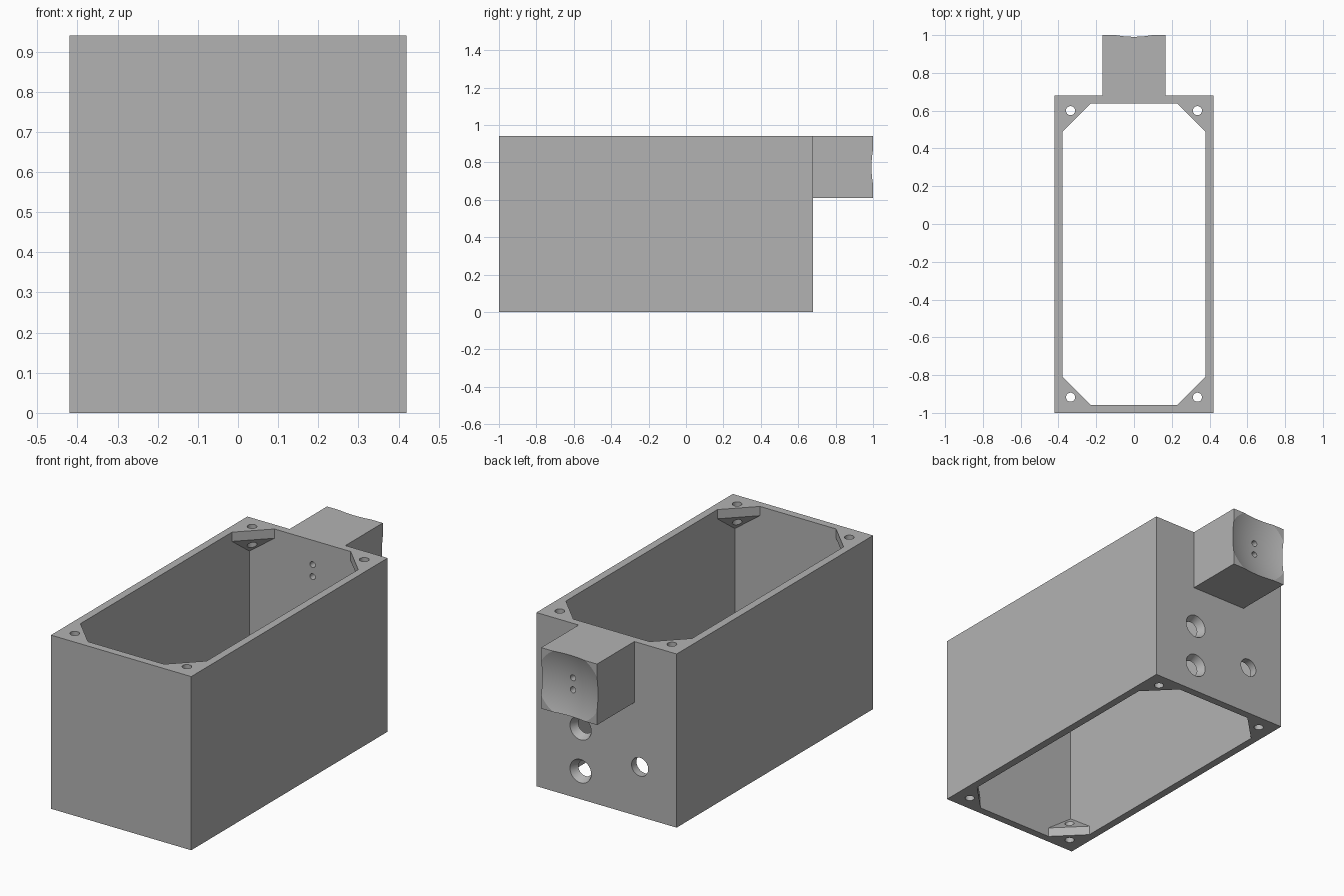
import bpy, bmesh, math
from mathutils import Matrix, Vector

cube = bpy.data.objects.get("Cube")
if cube:
    bpy.data.objects.remove(cube, do_unlink=True)

# Main dimensions
HALF_W, FRONT, BACK, HEIGHT = 0.42, -1.0, 0.68, 0.94
WALL, LEG, LIP, TAPER = 0.042, 0.15, 0.05, 0.16
ALONG_Y = Matrix.Rotation(-math.pi / 2, 4, "X")

grey = bpy.data.materials.new("plain grey")
grey.use_nodes = True
colour = (0.45, 0.45, 0.45, 1)
grey.diffuse_color = colour
grey.node_tree.nodes["Principled BSDF"].inputs["Base Color"].default_value = colour


def finish(name, bm):
    bmesh.ops.recalc_face_normals(bm, faces=bm.faces)
    mesh = bpy.data.meshes.new(name)
    bm.to_mesh(mesh)
    bm.free()
    obj = bpy.data.objects.new(name, mesh)
    bpy.context.collection.objects.link(obj)
    return obj


def box(name, lo, hi):
    lo, hi = Vector(lo), Vector(hi)
    bm = bmesh.new()
    place = Matrix.Translation((lo + hi) / 2) @ Matrix.Diagonal((*(hi - lo), 1))
    bmesh.ops.create_cube(bm, size=1, matrix=place)
    return finish(name, bm)


def drill(name, centre, r1, r2, depth, turn=Matrix()):
    bm = bmesh.new()
    bmesh.ops.create_cone(bm, cap_ends=True, segments=32, radius1=r1, radius2=r2,
                          depth=depth, matrix=Matrix.Translation(centre) @ turn)
    return finish(name, bm)


def cut(obj, cutter):
    mod = obj.modifiers.new("cut", "BOOLEAN")
    mod.operation, mod.solver, mod.object = "DIFFERENCE", "EXACT", cutter
    bpy.context.view_layer.objects.active = obj
    bpy.ops.object.modifier_apply(modifier=mod.name)


def cavity():
    """Inner space: chamfered at both rims, tapering out to square corners."""
    x, y0, y1 = HALF_W - WALL, FRONT + WALL, BACK - WALL
    bm = bmesh.new()
    rings = []
    for z, c in ((-0.05, LEG), (LIP, LEG), (TAPER, 0),
                 (HEIGHT - TAPER, 0), (HEIGHT - LIP, LEG), (HEIGHT + 0.05, LEG)):
        outline = [(x, y0 + c), (x, y1 - c), (x - c, y1), (c - x, y1),
                   (-x, y1 - c), (-x, y0 + c), (c - x, y0), (x - c, y0)]
        rings.append([bm.verts.new((px, py, z)) for px, py in outline])
    for low, high in zip(rings, rings[1:]):
        for i in range(8):
            j = (i + 1) % 8
            bm.faces.new((low[i], low[j], high[j], high[i]))
    bm.faces.new(rings[0])
    bm.faces.new(rings[-1])
    bmesh.ops.remove_doubles(bm, verts=bm.verts, dist=0.0001)
    return finish("cavity_cutter", bm)


# Open case with corner supports, and the block on its back wall
case = box("case", (-HALF_W, FRONT, 0), (HALF_W, BACK, HEIGHT))
block = box("back_block", (-0.167, BACK, 0.61), (0.167, 1, HEIGHT))
case_cutters, block_cutters = [cavity()], []

# Screw holes through the corner supports
for x in (-0.336, 0.336):
    for y in (-0.917, 0.6):
        case_cutters.append(drill("screw_cutter", (x, y, HEIGHT / 2),
                                  0.024, 0.024, HEIGHT + 0.1))

# Two countersunk holes and one plain hole in the back wall
mid = BACK - WALL / 2
for z in (0.152, 0.385):
    case_cutters.append(drill("countersink_cutter", (0.155, mid, z),
                              0.042, 0.064, WALL + 0.002, ALONG_Y))
case_cutters.append(drill("port_cutter", (-0.2, mid, 0.27), 0.05, 0.05, 0.1, ALONG_Y))

# Pair of small wire holes through block and wall
for z in (0.743, 0.808):
    wire = drill("wire_cutter", (0, 0.83, z), 0.016, 0.016, 0.5, ALONG_Y)
    case_cutters.append(wire)
    block_cutters.append(wire)

# Shallow round dish in the block's end
bm = bmesh.new()
bmesh.ops.create_uvsphere(bm, u_segments=96, v_segments=96, radius=0.537,
                          matrix=Matrix.Translation((0, 1.502, 0.775)) @ ALONG_Y)
block_cutters.insert(0, finish("dish_cutter", bm))

for obj, cutters in ((case, case_cutters), (block, block_cutters)):
    for cutter in cutters:
        cut(obj, cutter)
for cutter in set(case_cutters + block_cutters):
    bpy.data.objects.remove(cutter, do_unlink=True)

# Colour and shading
for obj in (case, block):
    obj.data.materials.clear()
    obj.data.materials.append(grey)
    bpy.ops.object.select_all(action="DESELECT")
    obj.select_set(True)
    bpy.context.view_layer.objects.active = obj
    bpy.ops.object.shade_smooth_by_angle(angle=math.radians(15))
